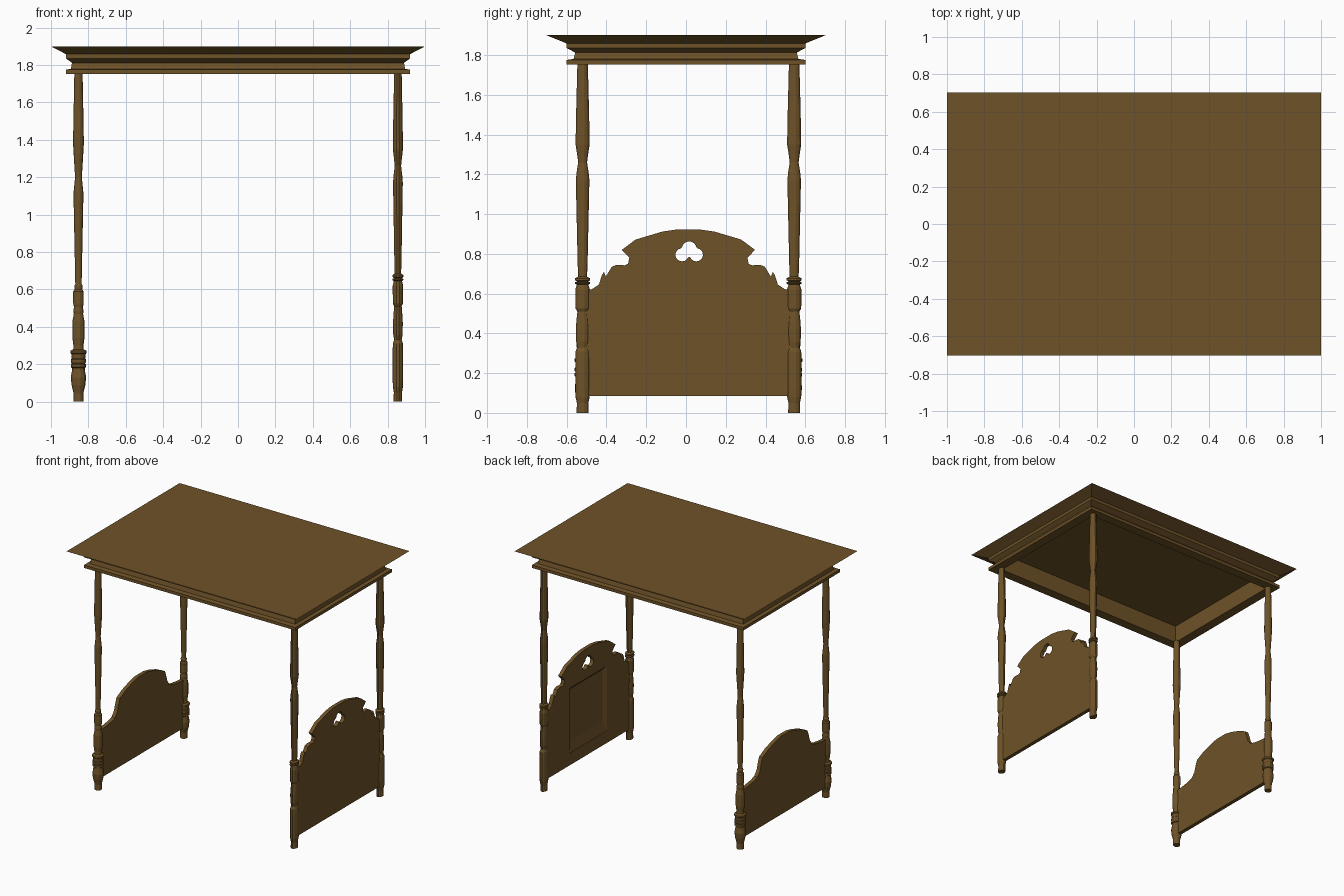
import bpy, bmesh, math

if "Cube" in bpy.data.objects:
    bpy.data.objects.remove(bpy.data.objects["Cube"])

wood = bpy.data.materials.new("wood")
wood.diffuse_color = (0.157, 0.085, 0.021, 1)
wood.use_nodes = True
wood.node_tree.nodes["Principled BSDF"].inputs["Base Color"].default_value = wood.diffuse_color
YC = 0.012  # centre line of posts and boards


def finish(name, bm):
    bmesh.ops.recalc_face_normals(bm, faces=bm.faces)
    me = bpy.data.meshes.new(name)
    bm.to_mesh(me)
    bm.free()
    me.materials.append(wood)
    ob = bpy.data.objects.new(name, me)
    bpy.context.collection.objects.link(ob)
    return ob


def loft(name, rings):
    """Join equal-length point rings and cap both ends."""
    bm = bmesh.new()
    vs = [[bm.verts.new(p) for p in r] for r in rings]
    n = len(vs[0])
    for a, b in zip(vs, vs[1:]):
        for i in range(n):
            j = (i + 1) % n
            bm.faces.new((a[i], a[j], b[j], b[i]))
    bm.faces.new(vs[0])
    bm.faces.new(vs[-1])
    return finish(name, bm)


def rect(hx, hy, z):
    return [(-hx, -hy, z), (hx, -hy, z), (hx, hy, z), (-hx, hy, z)]


def post(name, x, y, profile, sx, sy, n=12):
    rings = []
    for r, z in profile:
        rings.append([(x + r * sx * math.cos(2 * math.pi * (i + .5) / n),
                       y + r * sy * math.sin(2 * math.pi * (i + .5) / n), z) for i in range(n)])
    return loft(name, rings)


def board(name, x, half, bottom, thick):
    """Mirrored outline in the yz plane, extruded along x."""
    right = [(half[0][0], bottom)] + half
    left = [(-y, z) for y, z in reversed(right)]
    pts = right + left
    return loft(name, [[(x + s * thick / 2, YC + y, z) for y, z in pts] for s in (-1, 1)])


def cut(ob, cutter):
    cutter.hide_render = True
    m = ob.modifiers.new("cut", 'BOOLEAN')
    m.object = cutter
    m.solver = 'EXACT'
    bpy.context.view_layer.objects.active = ob
    bpy.ops.object.modifier_apply(modifier=m.name)
    bpy.data.objects.remove(cutter)


# canopy with stepped cornice and hollow underside
loft("canopy", [rect(*r) for r in [
    (.845, .525, 1.89), (.845, .525, 1.752), (.92, .6, 1.752), (.92, .6, 1.775),
    (.893, .565, 1.78), (.888, .557, 1.812), (.92, .6, 1.835), (.92, .6, 1.858),
    (1, .703, 1.9)]])

# turned posts
head_profile = [(.023, 0), (.022, .05), (.027, .08), (.028, .12), (.028, .27), (.027, .31), (.020, .33),
                (.025, .36), (.026, .42), (.024, .46), (.020, .51), (.027, .525), (.028, .62), (.023, .64),
                (.022, .645), (.029, .65), (.029, .657), (.021, .66), (.029, .667), (.029, .677), (.017, .685),
                (.019, .75), (.026, 1.17), (.023, 1.21), (.017, 1.26), (.021, 1.30), (.027, 1.35),
                (.025, 1.5), (.02, 1.76)]
foot_profile = [(.026, 0), (.026, .045), (.037, .09), (.041, .13), (.034, .17), (.034, .18), (.041, .185),
                (.041, .2), (.036, .203), (.041, .212), (.041, .225), (.036, .23), (.038, .255),
                (.043, .26), (.043, .272), (.028, .28), (.027, .3), (.032, .34), (.032, .43), (.025, .47),
                (.027, .485), (.024, .505), (.028, .525), (.028, .59), (.02, .6), (.022, .62), (.017, .63),
                (.026, 1.08), (.026, 1.12), (.018, 1.2), (.023, 1.28), (.029, 1.38), (.027, 1.5), (.022, 1.76)]
for s, side in ((-1, "front"), (1, "back")):
    post("head_post_" + side, .855, YC + s * .532, head_profile, 1.04, 1.36)
    post("foot_post_" + side, -.853, YC + s * .532, foot_profile, 1.035, 1.0)

# headboard with scrolled top
head = board("headboard", .855, [
    (.525, .62), (.485, .622), (.45, .645), (.436, .69), (.425, .71), (.415, .685), (.385, .735), (.36, .745),
    (.32, .742), (.303, .75), (.297, .78), (.335, .82), (.265, .872), (.13, .912), (.06, .922)], .085, .03)

# trefoil opening: outer envelope of three circles
lobes = [(0, .825, .037), (-.036, .795, .033), (.036, .795, .033)]
trefoil = []
for i in range(36):
    a = 2 * math.pi * i / 36
    d = (math.cos(a), math.sin(a))
    best = .02
    for cy, cz, r in lobes:
        b = cy * d[0] + (cz - .804) * d[1]
        disc = b * b - (cy * cy + (cz - .804) ** 2 - r * r)
        if disc > 0:
            best = max(best, b + math.sqrt(disc))
    trefoil.append((best * d[0] + YC + .004, .804 + best * d[1]))
cut(head, loft("trefoil_cutter", [[(x, y, z) for y, z in trefoil] for x in (.7, 1)]))


# sunken bevelled panel on the inner side of the headboard
def panel(x, y, z0, z1):
    return [(x, YC - y, z0), (x, YC + y, z0), (x, YC + y, z1), (x, YC - y, z1)]


cut(head, loft("panel_cutter", [panel(.80, .23, .18, .69), panel(.842, .23, .18, .69),
                                panel(.858, .20, .26, .67)]))

# footboard with arched top
board("footboard", -.855, [
    (.525, .46), (.46, .465), (.39, .475), (.34, .49), (.31, .53), (.295, .58), (.28, .62),
    (.21, .655), (.12, .685), (.05, .70)], .085, .03)
